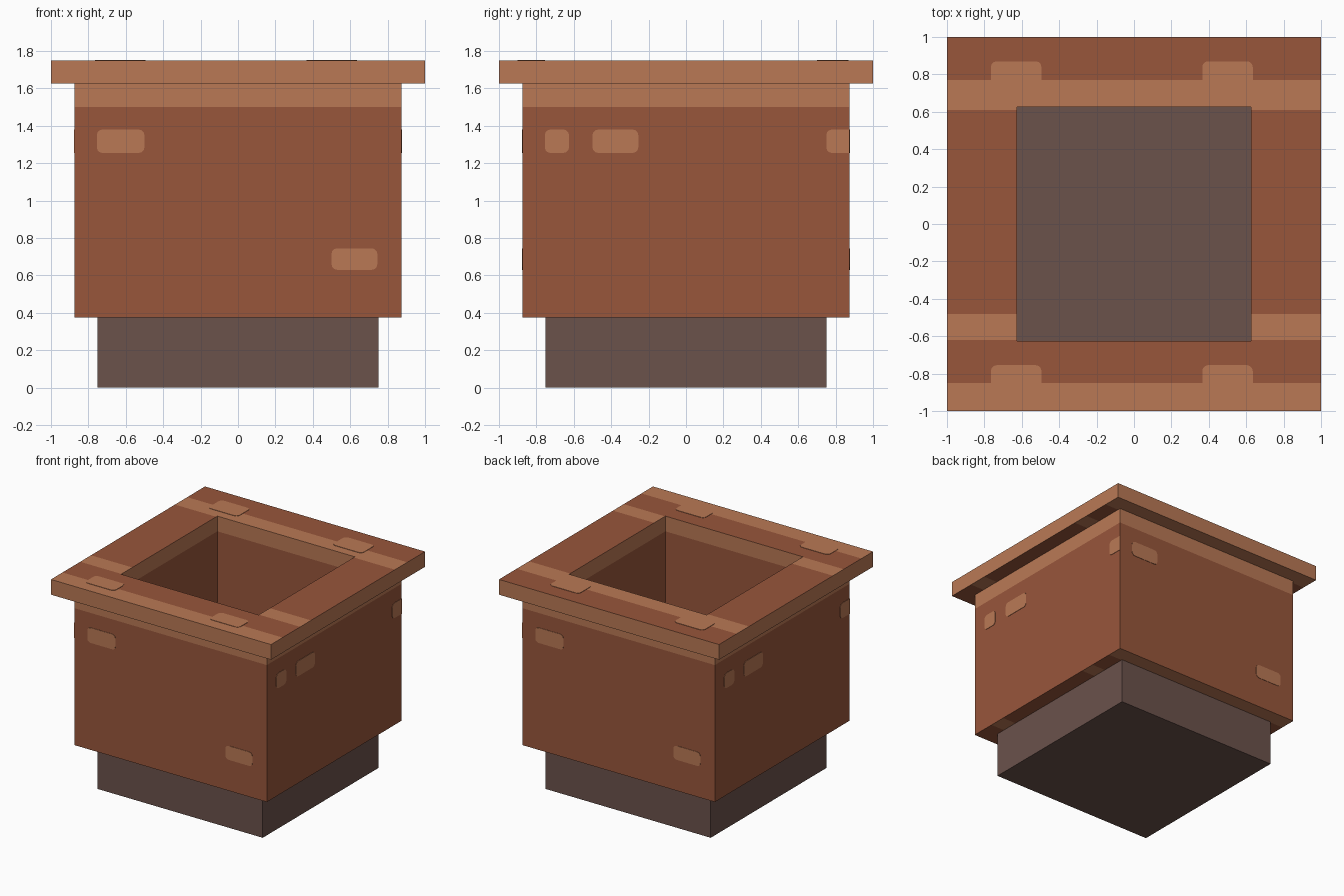
import bpy, bmesh, math
from mathutils import Matrix, Vector

cube = bpy.data.objects.get("Cube")
if cube:
    bpy.data.objects.remove(cube, do_unlink=True)


def material(name, rgb):
    lin = [((c / 255 + 0.055) / 1.055) ** 2.4 for c in rgb] + [1.0]
    m = bpy.data.materials.new(name)
    m.use_nodes = True
    m.diffuse_color = lin
    bsdf = m.node_tree.nodes["Principled BSDF"]
    bsdf.inputs["Base Color"].default_value = lin
    bsdf.inputs["Roughness"].default_value = 0.9
    return m


CLAY = material("fired clay", (152, 86, 59))
PALE = material("pale clay", (186, 121, 85))
STONE = material("dark stone", (107, 82, 75))


def finish(name, bm, mats):
    mesh = bpy.data.meshes.new(name)
    bm.normal_update()
    bm.to_mesh(mesh)
    bm.free()
    for m in mats:
        mesh.materials.append(m)
    obj = bpy.data.objects.new(name, mesh)
    bpy.context.collection.objects.link(obj)
    return obj


def square_ring(name, outer, inner, z0, z1, cuts, rule):
    """Square tube, sliced at (axis, value) cuts and coloured by rule."""
    bm = bmesh.new()
    corners = [(-1, -1), (1, -1), (1, 1), (-1, 1)]
    loops = [[bm.verts.new((x * r, y * r, z)) for x, y in corners]
             for r, z in ((outer, z0), (outer, z1), (inner, z1), (inner, z0))]
    for a in range(4):
        lo, hi = loops[a], loops[(a + 1) % 4]
        for i in range(4):
            j = (i + 1) % 4
            bm.faces.new((lo[i], lo[j], hi[j], hi[i]))
    for axis, value in cuts:
        normal = Vector((0, 0, 0))
        normal[axis] = 1
        bmesh.ops.bisect_plane(bm, geom=bm.verts[:] + bm.edges[:] + bm.faces[:],
                               plane_co=normal * value, plane_no=normal)
    bm.normal_update()
    for f in bm.faces:
        f.material_index = int(rule(f.calc_center_median(), f.normal))
    return finish(name, bm, [CLAY, PALE])


def plate(name, u0, u1, v0, v1, matrix, round_right=True, r=0.03):
    """Thin rounded plate drawn in local XY, thickened along local Z."""
    rr = r if round_right else 0
    bm = bmesh.new()
    verts = []
    for cu, cv, rad, start in ((u1 - rr, v1 - rr, rr, 0), (u0 + r, v1 - r, r, 90),
                               (u0 + r, v0 + r, r, 180), (u1 - rr, v0 + rr, rr, 270)):
        for step in ((0, 30, 60, 90) if rad else (0,)):
            a = math.radians(start + step)
            verts.append(bm.verts.new((cu + rad * math.cos(a), cv + rad * math.sin(a), -0.002)))
    face = bm.faces.new(verts)
    top = bmesh.ops.extrude_face_region(bm, geom=[face])
    bmesh.ops.translate(bm, vec=(0, 0, 0.005),
                        verts=[g for g in top["geom"] if isinstance(g, bmesh.types.BMVert)])
    bmesh.ops.recalc_face_normals(bm, faces=bm.faces[:])
    bm.transform(matrix)
    return finish(name, bm, [PALE])


# Stone foot, whose top is the floor of the opening
bm = bmesh.new()
bmesh.ops.create_cube(bm, size=1, matrix=Matrix.Translation((0, 0, 0.1875))
                      @ Matrix.Diagonal((1.5, 1.5, 0.375, 1)))
finish("stone_foot", bm, [STONE])

# Pale courses running across the horizontal faces
BANDS = [(-1.0, -0.85), (-0.62, -0.48), (0.61, 0.77)]


def banded(y):
    return any(a < y < b for a, b in BANDS)


def rim_rule(c, n):
    if abs(n.z) < 0.5:
        return True
    return banded(c.y if n.z > 0 else -c.y)


def body_rule(c, n):
    if n.z < -0.5:
        return banded(-c.y / 0.875)
    outside = max(abs(c.x), abs(c.y)) > 0.8
    return abs(n.z) < 0.5 and outside and c.z > 1.5


edges = [v for band in BANDS for v in band if abs(v) < 0.99]
square_ring("rim", 1.0, 0.625, 1.625, 1.75,
            [(1, s * v) for v in edges for s in (1, -1)], rim_rule)
square_ring("body", 0.875, 0.625, 0.375, 1.625,
            [(2, 1.5)] + [(1, -0.875 * v) for v in edges], body_rule)

# Raised bumps on the top courses
on_top = Matrix.Translation((0, 0, 1.75))
for row, y0, y1 in (("front", -0.9, -0.755), ("back", 0.7, 0.87)):
    for side, x0, x1 in (("right", -0.765, -0.495), ("left", 0.365, 0.635)):
        plate(f"rim_{row}_{side}_bump", x0, x1, y0, y1, on_top)

# Pale brick marks on the walls; opposite walls match
WIDE = [(-0.755, -0.5, 1.255, 1.38, True), (0.5, 0.745, 0.63, 0.745, True)]
NARROW = [(-0.755, -0.625, 1.255, 1.38, True), (-0.5, -0.255, 1.255, 1.38, True),
          (0.75, 0.875, 1.255, 1.38, False)]
for k, (wall, marks) in enumerate((("front", WIDE), ("left", NARROW),
                                   ("back", WIDE), ("right", NARROW))):
    on_wall = (Matrix.Rotation(k * math.pi / 2, 4, "Z")
               @ Matrix.Translation((0, -0.875, 0))
               @ Matrix.Rotation(math.pi / 2, 4, "X"))
    for i, (u0, u1, v0, v1, rounded) in enumerate(marks):
        plate(f"{wall}_brick_mark_{i + 1}", u0, u1, v0, v1, on_wall, rounded)
